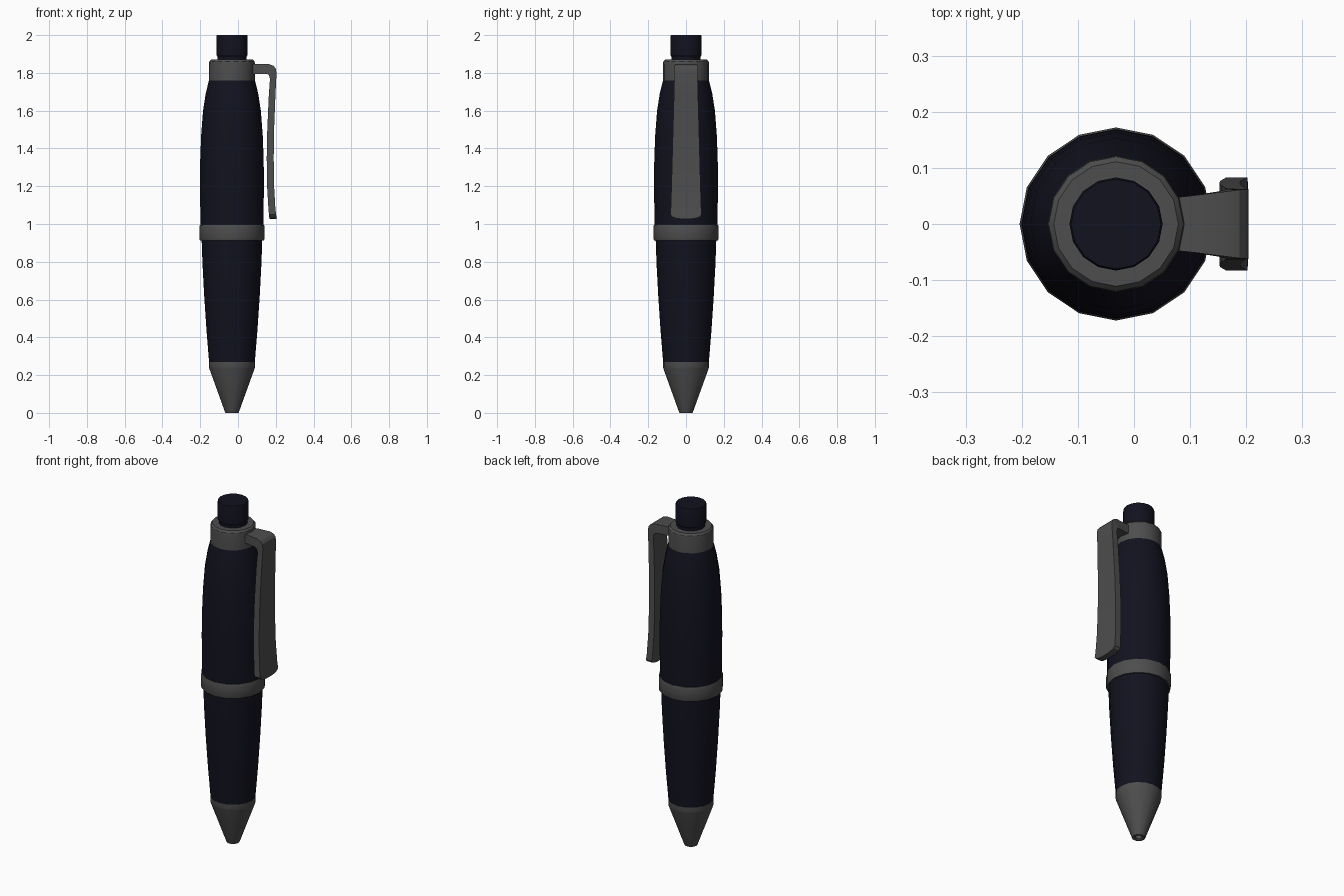
import bpy, bmesh, math

AXIS_X = -0.032   # barrel axis, offset so the clip is inside the centred bounds
SIDES = 16


def material(name, rgb):
    m = bpy.data.materials.new(name)
    m.diffuse_color = (*rgb, 1)
    return m


navy = material("navy", (0.006, 0.006, 0.014))
metal = material("dark_metal", (0.075, 0.075, 0.075))


def finish(name, bm, mat):
    bmesh.ops.recalc_face_normals(bm, faces=bm.faces)
    me = bpy.data.meshes.new(name)
    bm.to_mesh(me)
    bm.free()
    ob = bpy.data.objects.new(name, me)
    bpy.context.collection.objects.link(ob)
    me.materials.append(mat)
    bpy.ops.object.select_all(action='DESELECT')
    bpy.context.view_layer.objects.active = ob
    ob.select_set(True)
    bpy.ops.object.shade_smooth_by_angle(angle=math.radians(28))
    return ob


def loft(name, rings, mat):
    """Skin a list of equal-length closed rings and cap both ends."""
    bm = bmesh.new()
    loops = [[bm.verts.new(p) for p in r] for r in rings]
    n = len(loops[0])
    for a, b in zip(loops, loops[1:]):
        for i in range(n):
            j = (i + 1) % n
            bm.faces.new((a[i], a[j], b[j], b[i]))
    bm.faces.new(loops[0])
    bm.faces.new(loops[-1])
    return finish(name, bm, mat)


def turned(name, profile, mat):
    """Revolve (radius, z) points around the pen axis."""
    ang = [2 * math.pi * i / SIDES for i in range(SIDES)]
    loft(name, [[(AXIS_X + r * math.cos(a), r * math.sin(a), z) for a in ang]
                for r, z in profile], mat)


# Writing tip with a small recessed hole
turned("tip", [(0.018, 0.03), (0.018, 0.004), (0.024, 0.0), (0.035, 0.0),
               (0.038, 0.008), (0.12, 0.235), (0.122, 0.245), (0.122, 0.27)], metal)

# Lower and upper barrel halves
turned("lower_barrel", [(0.121, 0.268), (0.135, 0.44), (0.147, 0.62),
                        (0.156, 0.79), (0.161, 0.93)], navy)
turned("upper_barrel", [(0.166, 0.98), (0.168, 1.1), (0.169, 1.22), (0.168, 1.34),
                        (0.163, 1.47), (0.153, 1.6), (0.139, 1.69), (0.122, 1.76)], navy)

# Middle band and top collar
turned("middle_band", [(0.16, 0.913), (0.169, 0.913), (0.172, 0.92), (0.172, 0.988),
                       (0.169, 0.996), (0.16, 0.996)], metal)
turned("collar", [(0.115, 1.755), (0.122, 1.755), (0.122, 1.845), (0.12, 1.86),
                  (0.111, 1.87), (0.08, 1.87)], metal)

# Push button
turned("push_button", [(0.077, 1.86), (0.077, 1.885), (0.083, 1.895), (0.083, 1.99),
                       (0.08, 2.0)], navy)

# Pocket clip: (outer x, outer z, inner x, inner z, half width) along its length
stations = [
    (0.06, 1.845, 0.06, 1.795, 0.046),
    (0.10, 1.847, 0.10, 1.795, 0.050),
    (0.165, 1.846, 0.150, 1.795, 0.058),
    (0.188, 1.838, 0.162, 1.79, 0.061),
    (0.200, 1.823, 0.167, 1.78, 0.062),
    (0.204, 1.80, 0.169, 1.765, 0.061),
    (0.198, 1.68, 0.163, 1.68, 0.064),
    (0.191, 1.50, 0.155, 1.50, 0.069),
    (0.189, 1.35, 0.152, 1.35, 0.073),
    (0.191, 1.20, 0.154, 1.20, 0.077),
    (0.198, 1.08, 0.161, 1.08, 0.081),
    (0.202, 1.05, 0.164, 1.05, 0.083),
    (0.203, 1.038, 0.165, 1.038, 0.073),
    (0.204, 1.031, 0.166, 1.031, 0.055),
    (0.204, 1.027, 0.166, 1.027, 0.025),
]
loft("pocket_clip", [[(xo, -w, zo), (xo, w, zo), (xi, w, zi), (xi, -w, zi)]
                     for xo, zo, xi, zi, w in stations], metal)
